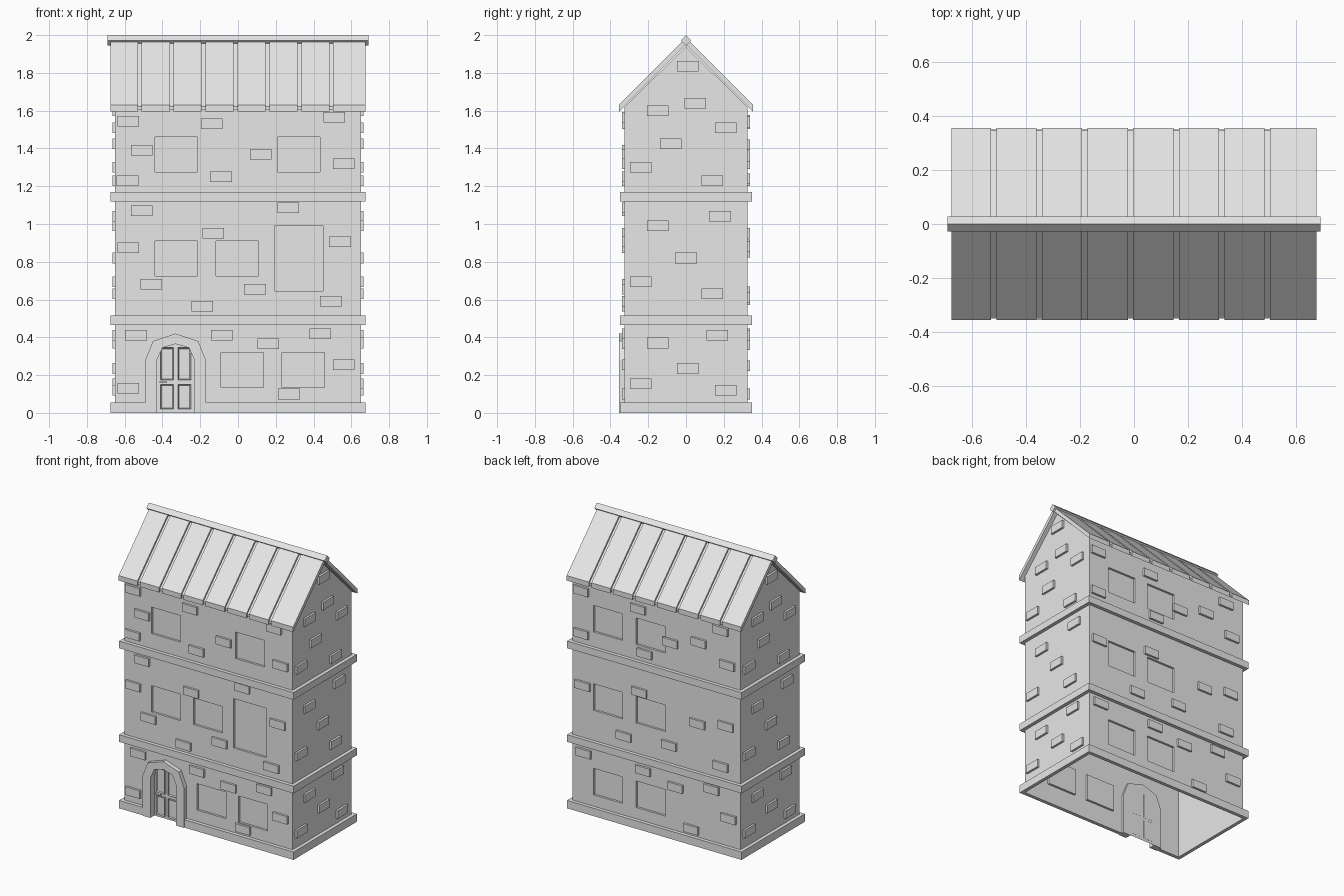
import bpy
import bmesh
from mathutils import Vector

old = bpy.data.objects.get("Cube")
if old:
    bpy.data.objects.remove(old, do_unlink=True)

GREY = (0.8, 0.8, 0.8, 1.0)
stone = bpy.data.materials.new("plain grey")
stone.use_nodes = True
stone.diffuse_color = GREY
stone.node_tree.nodes["Principled BSDF"].inputs["Base Color"].default_value = GREY

WX, WY = 0.65, 0.325      # half size of the walls
BX, BY = 0.675, 0.35      # half size of the ledges
RECESS = 0.015            # depth of windows


def add_box(bm, x0, x1, y0, y1, z0, z1):
    verts = [bm.verts.new((x, y, z)) for z in (z0, z1)
             for x, y in ((x0, y0), (x1, y0), (x1, y1), (x0, y1))]
    bm.faces.new(verts[:4])
    bm.faces.new(verts[4:])
    for i in range(4):
        j = (i + 1) % 4
        bm.faces.new((verts[i], verts[j], verts[j + 4], verts[i + 4]))


def add_prism(bm, profile, axis, a, b):
    """Extrude a profile of (x or y, z) points along an axis."""
    def point(p, t):
        return (t, p[0], p[1]) if axis == "x" else (p[0], t, p[1])
    face = bm.faces.new([bm.verts.new(point(p, a)) for p in profile])
    out = bmesh.ops.extrude_face_region(bm, geom=[face])["geom"]
    move = Vector((b - a, 0, 0)) if axis == "x" else Vector((0, b - a, 0))
    bmesh.ops.translate(bm, vec=move,
                        verts=[v for v in out if isinstance(v, bmesh.types.BMVert)])


def finish(bm, name):
    bmesh.ops.recalc_face_normals(bm, faces=bm.faces[:])
    mesh = bpy.data.meshes.new(name)
    bm.to_mesh(mesh)
    bm.free()
    mesh.materials.append(stone)
    obj = bpy.data.objects.new(name, mesh)
    bpy.context.collection.objects.link(obj)
    return obj


# Door arch outlines
DOOR_X = -0.33


def arch(half, shoulder, spring, high, top, foot=0.0):
    left = [(-half, foot), (-half, spring), (-shoulder, high)]
    pts = left + [(0, top)] + [(-x, z) for x, z in reversed(left)]
    return [(x + DOOR_X, z) for x, z in pts]


outer = arch(0.16, 0.12, 0.28, 0.38, 0.42)
inner = arch(0.1, 0.07, 0.28, 0.345, 0.365)

# Windows as (x centre, z centre, width, height)
W, H = 0.225, 0.185
front_windows = [(-0.328, 1.367, W, H), (0.322, 1.367, W, H),
                 (-0.328, 0.818, W, H), (-0.003, 0.818, W, H),
                 (0.322, 0.817, 0.255, 0.345),
                 (0.022, 0.227, W, H), (0.345, 0.227, W, H)]
back_windows = [(x, z, W, H) for z in (1.367, 0.818, 0.227) for x in (0.375, 0.045)]

# Hollow wall shell with recessed windows and doorway
bm = bmesh.new()
add_prism(bm, [(-WY, 0), (WY, 0), (WY, 1.62), (0, 1.94), (-WY, 1.62)], "x", -WX, WX)
walls = finish(bm, "walls")

bm = bmesh.new()
for side, windows in ((-1, front_windows), (1, back_windows)):
    for x, z, w, h in windows:
        ys = sorted((side * (WY - RECESS), side * 0.4))
        add_box(bm, x - w / 2, x + w / 2, ys[0], ys[1], z - h / 2, z + h / 2)
add_prism(bm, arch(0.1, 0.07, 0.28, 0.345, 0.365, -0.1), "y", -0.4, -WY + RECESS)
cutter = finish(bm, "opening_cutter")
cutter.hide_render = True

cut = walls.modifiers.new("openings", "BOOLEAN")
cut.object = cutter
cut.solver = "EXACT"
bpy.context.view_layer.update()
depsgraph = bpy.context.evaluated_depsgraph_get()
shell = bpy.data.meshes.new_from_object(walls.evaluated_get(depsgraph))
walls.modifiers.clear()
walls.data = shell
bpy.data.objects.remove(cutter, do_unlink=True)

# The underside is open
bm = bmesh.new()
bm.from_mesh(shell)
bottom = [f for f in bm.faces if f.calc_center_median().z < 0.001]
bmesh.ops.delete(bm, geom=bottom, context="FACES")
bm.to_mesh(shell)
bm.free()

# Ledges around the walls, with a gap for the door in the lowest
for name, z0, z1 in (("base_ledge", 0, 0.055), ("middle_ledge", 0.465, 0.515),
                     ("upper_ledge", 1.12, 1.17)):
    bm = bmesh.new()
    spans = [(-BX, BX)]
    if z0 == 0:
        spans = [(-BX, DOOR_X - 0.1), (DOOR_X + 0.1, BX)]
    for a, b in spans:
        add_box(bm, a, b, -BY, -WY, z0, z1)
    add_box(bm, -BX, BX, WY, BY, z0, z1)
    for s in (-1, 1):
        xs = sorted((s * WX, s * BX))
        add_box(bm, xs[0], xs[1], -WY, WY, z0, z1)
    finish(bm, name)

# Door surround
bm = bmesh.new()
add_prism(bm, outer + inner[::-1], "y", -0.355, -0.31)
finish(bm, "door_arch")

# Door panels with sunk centres, and a handle
bm = bmesh.new()
for s in (-1, 1):
    for z0, z1 in ((0.02, 0.15), (0.175, 0.345)):
        x = DOOR_X + s * 0.046
        add_box(bm, x - 0.034, x + 0.034, -0.322, -0.309, z0, z1)
bmesh.ops.recalc_face_normals(bm, faces=bm.faces[:])
fronts = [f for f in bm.faces if f.normal.y < -0.9]
bmesh.ops.inset_individual(bm, faces=fronts, thickness=0.008, depth=-0.007)
finish(bm, "door_panels")
bm = bmesh.new()
add_box(bm, -0.415, -0.375, -0.327, -0.309, 0.157, 0.167)
finish(bm, "door_handle")

# Raised stones as (position along wall, height)
front_stones = [(-.58, 1.545), (-.14, 1.53), (.51, 1.565), (-.51, 1.39), (.12, 1.37),
                (.56, 1.32), (-.09, 1.25), (-.585, 1.23), (-.51, 1.07), (.265, 1.085),
                (-.13, .95), (.54, .905), (-.58, .875), (-.46, .68), (.09, .655),
                (.49, .59), (-.19, .565), (-.54, .41), (-.085, .41), (.435, .42),
                (.16, .365), (.56, .255), (-.58, .13), (.27, .1)]
back_stones = [(-.58, 1.54), (-.14, 1.53), (.5, 1.55), (.11, 1.36), (.33, 1.42),
               (.55, 1.32), (-.58, 1.24), (-.09, 1.23), (-.57, .88), (-.13, .95),
               (.32, .85), (.54, .89), (-.25, .61), (.1, .64), (.5, .6),
               (-.56, .41), (-.1, .41), (.43, .42), (.15, .36), (.56, .25), (.27, .1)]
end_stones = [(.01, 1.835), (.05, 1.64), (-.15, 1.6), (.21, 1.51), (-.08, 1.425),
              (-.24, 1.3), (.14, 1.23), (.18, 1.04), (-.15, .99), (0, .82), (-.24, .695),
              (.14, .63), (.165, .41), (-.15, .37), (.01, .235), (-.24, .155), (.21, .12)]
SX, SZ, OUT = 0.057, 0.028, 0.015
for name, stones, s in (("front_stones", front_stones, -1), ("back_stones", back_stones, 1)):
    bm = bmesh.new()
    for u, z in stones:
        x = -s * u
        ys = sorted((s * WY, s * (WY + OUT)))
        add_box(bm, x - SX, x + SX, ys[0], ys[1], z - SZ, z + SZ)
    finish(bm, name)
for name, s in (("left_stones", 1), ("right_stones", -1)):
    bm = bmesh.new()
    for u, z in end_stones:
        y = s * u
        xs = sorted((s * WX, s * (WX + OUT)))
        add_box(bm, xs[0], xs[1], y - SX, y + SX, z - SZ, z + SZ)
    finish(bm, name)


# Roof panels separated by sunken seams
def chevron(reach, eave, apex):
    return [(-reach, eave), (0, apex), (reach, eave),
            (reach, 1.95 - reach), (0, 1.95), (-reach, 1.95 - reach)]


seams = [-0.52 + 0.169 * i for i in range(7)]
edges = [-BX] + [x + d for x in seams for d in (-0.01, 0.01)] + [BX]
panels, strips = bmesh.new(), bmesh.new()
for i in range(len(edges) - 1):
    if i % 2 == 0:
        add_prism(panels, chevron(0.355, 1.63, 1.985), "x", edges[i], edges[i + 1])
    else:
        add_prism(strips, chevron(0.347, 1.621, 1.968), "x", edges[i], edges[i + 1])
finish(panels, "roof_panels")
finish(strips, "roof_seams")

# Square ridge bar set on its corner
bm = bmesh.new()
R = 0.028
add_prism(bm, [(0, 2 - 2 * R), (R, 2 - R), (0, 2), (-R, 2 - R)], "x", -0.69, 0.69)
finish(bm, "ridge_bar")
